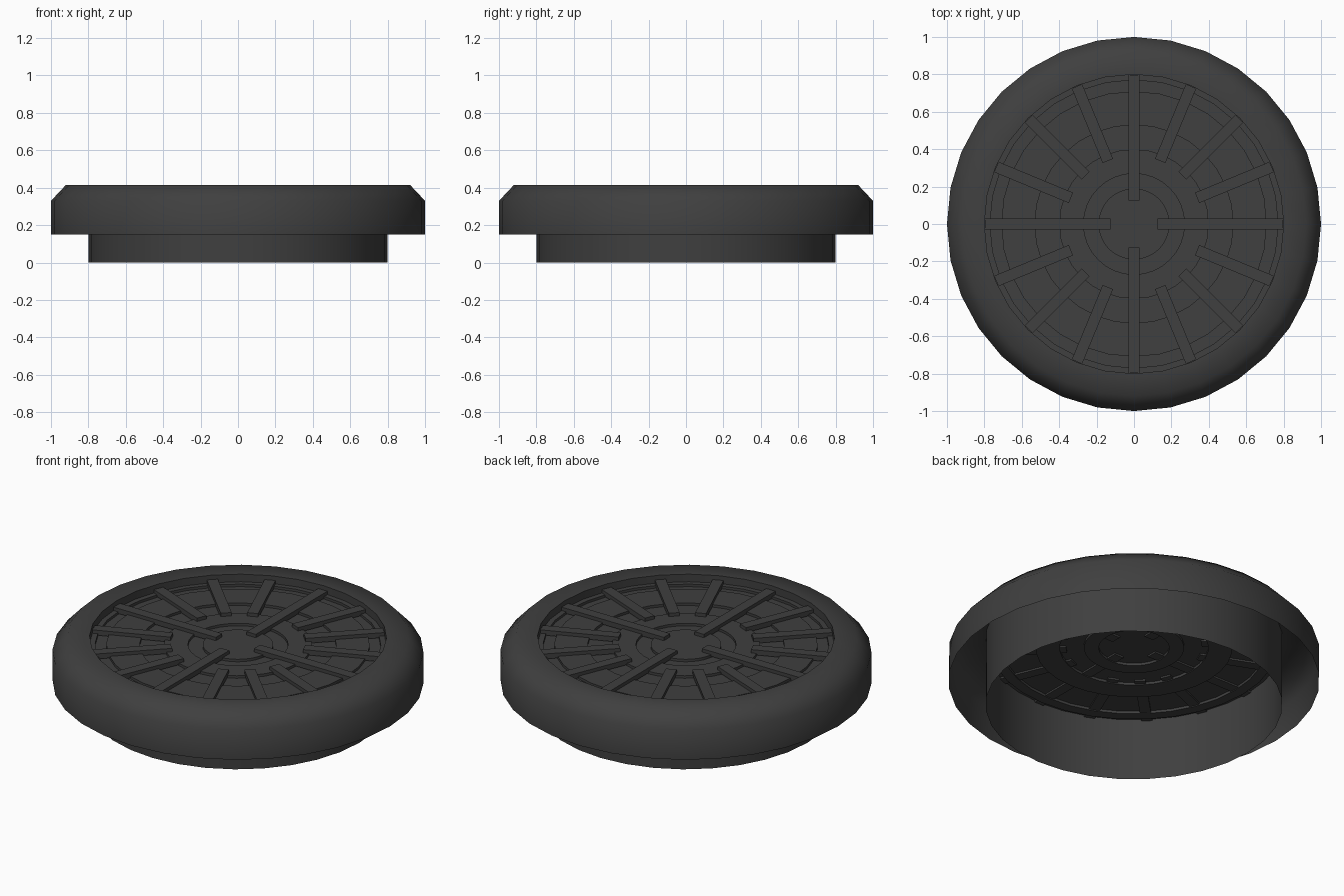
import bpy, bmesh, math

if "Cube" in bpy.data.objects:
    bpy.data.objects.remove(bpy.data.objects["Cube"])

N = 32
mat = bpy.data.materials.new("dark_plastic")
mat.diffuse_color = (0.05, 0.05, 0.05, 1)
mat.use_nodes = True
mat.node_tree.nodes["Principled BSDF"].inputs["Base Color"].default_value = mat.diffuse_color


def finish(name, bm):
    bm.normal_update()
    me = bpy.data.meshes.new(name)
    bm.to_mesh(me)
    bm.free()
    me.materials.append(mat)
    ob = bpy.data.objects.new(name, me)
    bpy.context.collection.objects.link(ob)
    bpy.ops.object.select_all(action='DESELECT')
    ob.select_set(True)
    bpy.context.view_layer.objects.active = ob
    bpy.ops.object.shade_smooth_by_angle(angle=math.radians(50))
    return ob


def lathe(name, profile):
    """Revolve (radius, z) points around z; a zero radius closes the centre."""
    bm = bmesh.new()
    rings = []
    for r, z in profile:
        if r == 0:
            rings.append([bm.verts.new((0, 0, z))] * N)
        else:
            rings.append([bm.verts.new((r * math.cos(2 * math.pi * i / N),
                                        r * math.sin(2 * math.pi * i / N), z)) for i in range(N)])
    for a, b in zip(rings, rings[1:]):
        for i in range(N):
            j = (i + 1) % N
            bm.faces.new(list(dict.fromkeys((a[i], a[j], b[j], b[i]))))
    return finish(name, bm)


# Outer rim: open underneath, chamfered shoulder, flat top
lathe("outer_rim", [(1, 0.15), (1, 0.33), (0.92, 0.415), (0.8, 0.415)])

# Thin neck wall running from the base up to the rim
lathe("neck_wall", [(0.8, 0), (0.8, 0.415)])

# Recessed disc with shallow concentric steps
hi, lo = 0.37, 0.355
lathe("stepped_disc", [(0.8, hi), (0.77, hi), (0.77, lo), (0.71, lo), (0.71, hi), (0.53, hi),
                       (0.53, lo), (0.4, lo), (0.4, hi), (0.27, hi), (0.27, lo), (0.19, lo),
                       (0.19, hi), (0, hi)])

# Radial grille bars: four long ones on the axes, three short ones between each
bm = bmesh.new()
for k in range(16):
    a = k * math.pi / 8
    r0 = 0.125 if k % 4 == 0 else 0.365
    z0, z1, w = 0.36, 0.39, 0.03
    geo = bmesh.ops.create_cube(bm, size=1)["verts"]
    for v in geo:
        r = 0.797 if v.co.x > 0 else r0
        s = w if v.co.y > 0 else -w
        z = z1 if v.co.z > 0 else z0
        v.co = (r * math.cos(a) - s * math.sin(a), r * math.sin(a) + s * math.cos(a), z)
finish("grille_bars", bm)
